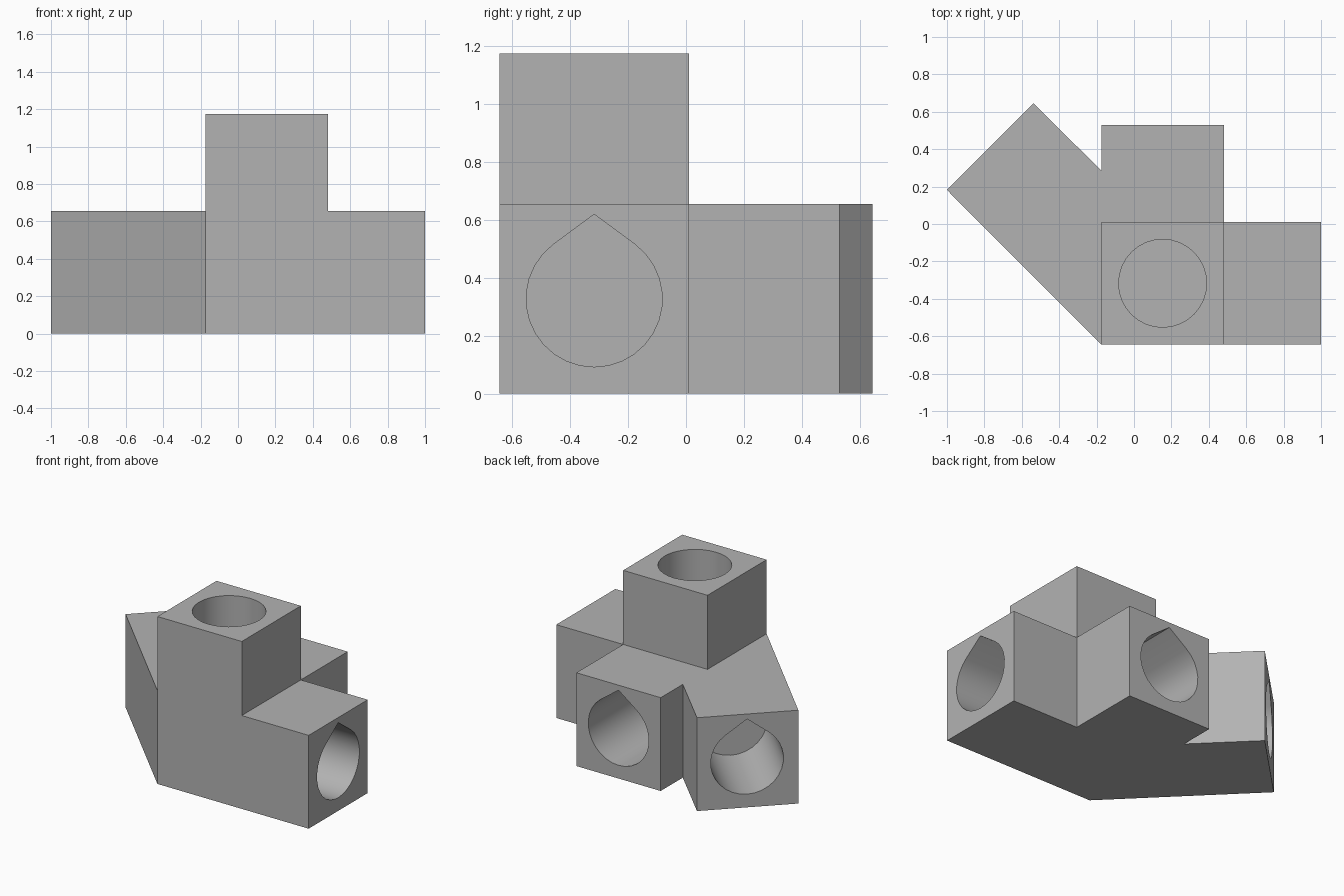
import bpy
import math
from mathutils import Matrix, Vector

cube = bpy.data.objects.get("Cube")
if cube:
    bpy.data.objects.remove(cube, do_unlink=True)

W = 0.655                          # width of every square arm
R = 0.235                          # socket radius
DEPTH = 0.6                        # socket depth
CORE = Vector((0.153, -0.317, W / 2))
REACH = 0.847                      # core centre to arm end
DIAGONAL_END = Vector((-0.77, 0.42, W / 2))

grey = bpy.data.materials.new("plain_grey")
grey.use_nodes = True
grey.diffuse_color = (0.45, 0.45, 0.45, 1)
grey.node_tree.nodes["Principled BSDF"].inputs["Base Color"].default_value = (0.45, 0.45, 0.45, 1)


def prism(name, outline, z0, z1, matrix=Matrix()):
    """Extrude a flat outline between two heights, then place it."""
    n = len(outline)
    verts = [matrix @ Vector((x, y, z)) for z in (z0, z1) for x, y in outline]
    faces = [tuple(reversed(range(n))), tuple(range(n, 2 * n))]
    faces += [(i, (i + 1) % n, n + (i + 1) % n, n + i) for i in range(n)]
    mesh = bpy.data.meshes.new(name)
    mesh.from_pydata(verts, [], faces)
    mesh.materials.append(grey)
    obj = bpy.data.objects.new(name, mesh)
    bpy.context.collection.objects.link(obj)
    return obj


def combine(target, other, operation):
    mod = target.modifiers.new(other.name, "BOOLEAN")
    mod.operation = operation
    mod.solver = "EXACT"
    mod.object = other
    bpy.context.view_layer.objects.active = target
    bpy.ops.object.modifier_apply(modifier=mod.name)
    bpy.data.objects.remove(other, do_unlink=True)


def frame(end, direction):
    """Local z runs out of the socket, local y points up."""
    out = Vector(direction).normalized()
    up = Vector((0, 0, 1)) if abs(out.z) < 0.5 else Vector((0, 1, 0))
    side = up.cross(out)
    rot = Matrix((side, up, out)).transposed().to_4x4()
    return Matrix.Translation(end) @ rot


def ring(teardrop):
    """Round socket outline, with a pointed roof on sideways sockets."""
    if not teardrop:
        return [(R * math.cos(i * math.tau / 32), R * math.sin(i * math.tau / 32))
                for i in range(32)]
    start, steps = math.radians(53), 24
    sweep = math.tau - math.pi + 2 * start
    arc = [(R * math.cos(start - sweep * i / steps), R * math.sin(start - sweep * i / steps))
           for i in range(steps + 1)]
    return [(0, 0.292)] + arc[:]


# Flat base: core, left arm, back arm and diagonal arm in one outline
x0, x1 = CORE.x - W / 2, CORE.x + W / 2
y0, y1 = CORE.y - W / 2, CORE.y + W / 2
base = [(x0, y0), (1, y0), (1, y1), (x1, y1), (x1, CORE.y + REACH),
        (x0, CORE.y + REACH), (x0, 0.285), (-0.537, 0.645), (-1, 0.182)]
connector = prism("corner_connector", base, 0, W)

# Upright arm, flush with the core
h = W / 2
square = [(x0, y0), (x1, y0), (x1, y1), (x0, y1)]
combine(connector, prism("upright_arm", square, h, 1.175), "UNION")

# Blind sockets in the four arm ends
sockets = [(CORE + Vector(d) * REACH, d) for d in ((1, 0, 0), (0, 1, 0), (0, 0, 1))]
sockets.append((DIAGONAL_END, (-1, 1, 0)))
for end, direction in sockets:
    outline = ring(direction[2] == 0)
    if direction[2] == 0:
        outline.reverse()
    cutter = prism("socket_cutter", outline, -DEPTH, 0.05, frame(end, direction))
    cutter.hide_render = True
    combine(connector, cutter, "DIFFERENCE")

# Smooth socket walls, crisp block edges
bpy.ops.object.select_all(action="DESELECT")
connector.select_set(True)
bpy.context.view_layer.objects.active = connector
bpy.ops.object.shade_smooth_by_angle(angle=math.radians(30))
